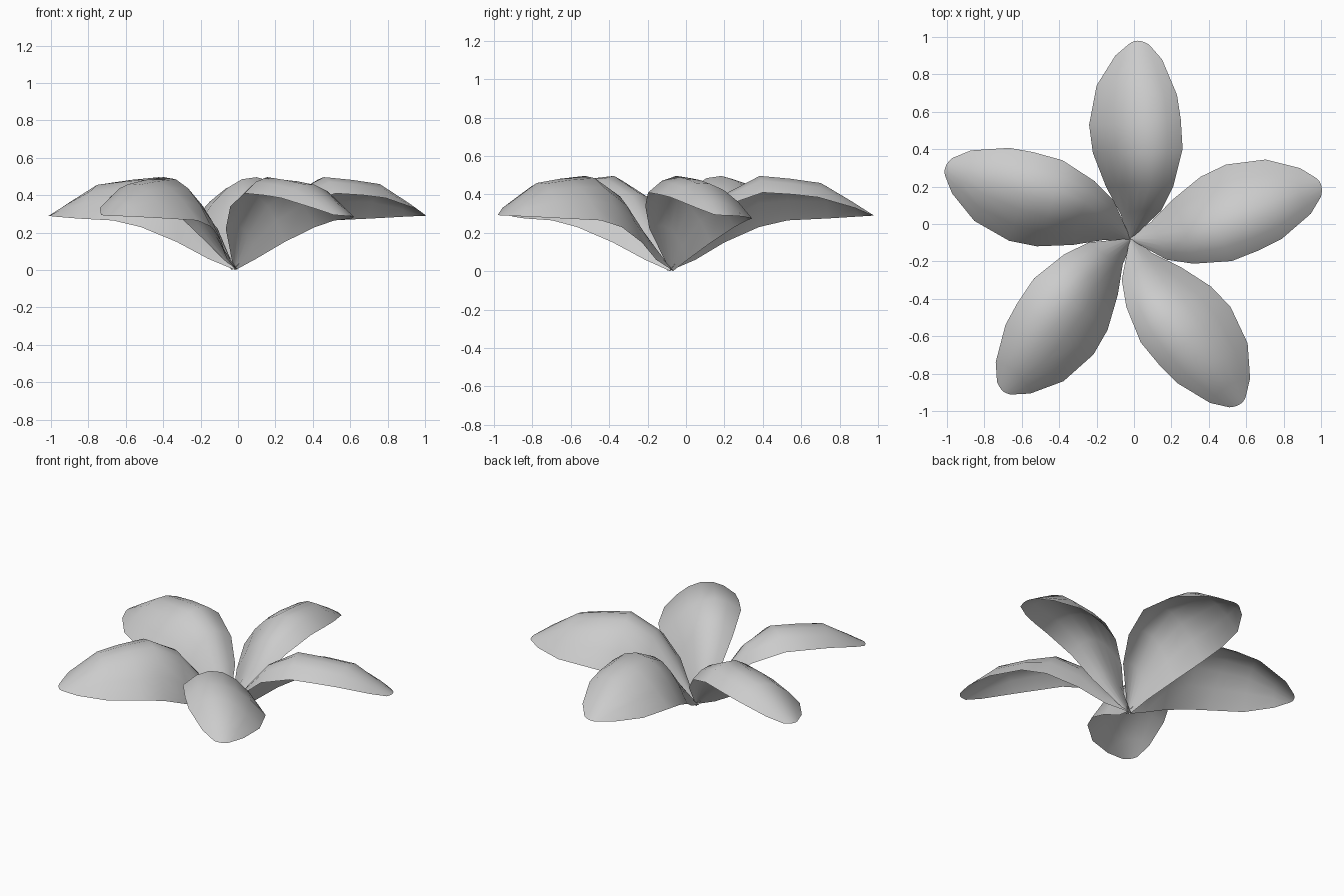
import bpy, math
from mathutils import Vector, Matrix

if "Cube" in bpy.data.objects:
    bpy.data.objects.remove(bpy.data.objects["Cube"])

# Petal stations from throat to tip: left edge, ridge, right edge
STATIONS = [
    ((-.015, -.01, 0), (0, 0, .01), (.015, .01, .02)),
    ((-.05, .13, .06), (.05, .15, .22), (.165, .15, .22)),
    ((-.13, .28, .15), (.05, .29, .39), (.23, .28, .34)),
    ((-.20, .46, .23), (.04, .46, .485), (.28, .48, .41)),
    ((-.22, .61, .265), (.04, .62, .475), (.27, .64, .40)),
    ((-.18, .82, .275), (.04, .79, .455), (.25, .77, .385)),
    ((-.08, .98, .285), (.04, .94, .365), (.17, .96, .33)),
    ((-.01, 1.04, .29), (.04, 1.06, .29), (.10, 1.04, .295)),
]
ANGLES = (0, 71, 142.5, 216, 288)
COLS = 6
CENTRE = Vector((-.02, -.08, 0))


def arch(l, m, r, t):
    # Parabola through left edge, ridge and right edge
    return (Vector(l) * (1 - t) * (1 - 2 * t) + Vector(m) * 4 * t * (1 - t)
            + Vector(r) * t * (2 * t - 1))


def make_petal(index, angle):
    turn = Matrix.Rotation(math.radians(angle), 3, 'Z')
    verts = [turn @ arch(*s, c / COLS) + CENTRE
             for s in STATIONS for c in range(COLS + 1)]
    for v in verts:
        v.z = max(v.z, 0)
    w = COLS + 1
    faces = [(i * w + c, i * w + c + 1, (i + 1) * w + c + 1, (i + 1) * w + c)
             for i in range(len(STATIONS) - 1) for c in range(COLS)]
    mesh = bpy.data.meshes.new(f"petal_{index + 1}")
    mesh.from_pydata([tuple(v) for v in verts], [], faces)
    mesh.update()
    for p in mesh.polygons:
        p.use_smooth = True
    obj = bpy.data.objects.new(f"petal_{index + 1}", mesh)
    bpy.context.collection.objects.link(obj)


# Five petals spiralling around the throat
for k, a in enumerate(ANGLES):
    make_petal(k, a)
